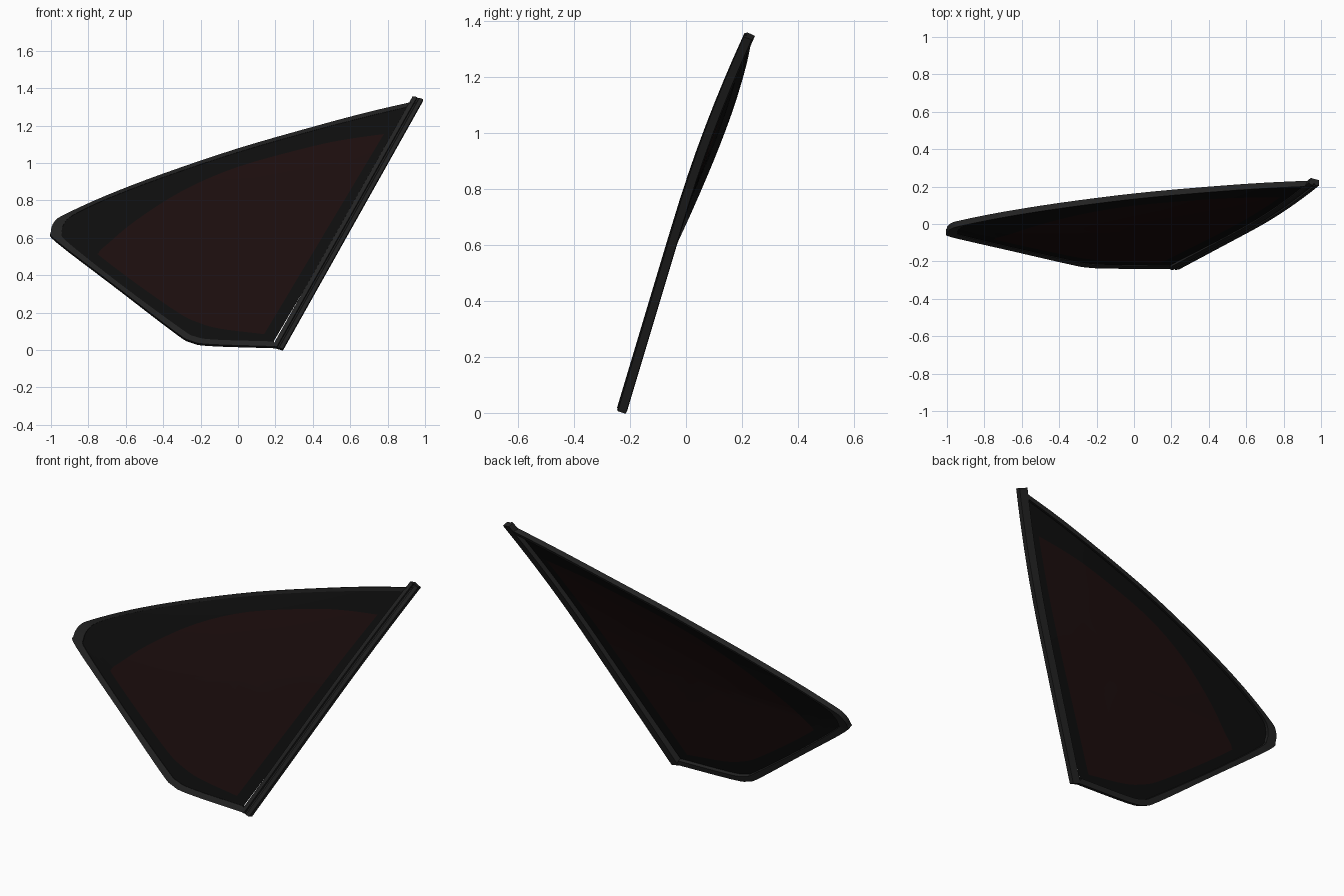
import bpy, bmesh
from mathutils import Vector

if "Cube" in bpy.data.objects:
    bpy.data.objects.remove(bpy.data.objects["Cube"])


def surf(x, z, d=0.0):
    """Point on the curved pane; d is the depth behind it."""
    y = -0.235 + 0.3 * z + 0.12 * max(0, z - 0.7) ** 2
    y += max(0, z - 0.6) * 0.1 * max(0, 0.24 + 0.56 * z - x)
    return Vector((x, y + d * 0.95, z - d * 0.3))


def spline(pts, n=4):
    """Catmull-Rom samples through 2D points."""
    p = [Vector(q) for q in pts]
    p = [2 * p[0] - p[1]] + p + [2 * p[-1] - p[-2]]
    out = []
    for i in range(1, len(p) - 2):
        a, b, c, e = p[i - 1:i + 3]
        for k in range(n):
            t = k / n
            out.append(0.5 * (2 * b + (c - a) * t + (2 * a - 5 * b + 4 * c - e) * t * t
                              + (3 * b - a - 3 * c + e) * t ** 3))
    return out + [p[-2]]


def closed(path, n=14):
    """Close an open path with the straight right-hand side."""
    return path + [path[-1].lerp(path[0], k / n) for k in range(1, n)]


def loft(name, rows, mat, wrap_rows=False, wrap_cols=False, fill=False, caps=False):
    bm = bmesh.new()
    v = [[bm.verts.new(p) for p in r] for r in rows]
    nr, nc = len(v), len(v[0])
    for i in range(nr if wrap_rows else nr - 1):
        for j in range(nc if wrap_cols else nc - 1):
            a, b = v[i], v[(i + 1) % nr]
            k = (j + 1) % nc
            bm.faces.new((a[j], a[k], b[k], b[j]))
    if fill:
        c = bm.verts.new(sum((q.co for q in v[-1]), Vector()) / nc)
        for j in range(nc):
            bm.faces.new((v[-1][j], v[-1][(j + 1) % nc], c))
    if caps:
        bm.faces.new([r[0] for r in v])
        bm.faces.new([r[-1] for r in reversed(v)])
    bmesh.ops.recalc_face_normals(bm, faces=bm.faces)
    # open sheets face the front
    if not wrap_rows and sum(f.normal.y * f.calc_area() for f in bm.faces) > 0:
        bmesh.ops.reverse_faces(bm, faces=bm.faces)
    me = bpy.data.meshes.new(name)
    bm.to_mesh(me)
    bm.free()
    ob = bpy.data.objects.new(name, me)
    bpy.context.collection.objects.link(ob)
    me.materials.append(mat)
    bpy.context.view_layer.objects.active = ob
    ob.select_set(True)
    bpy.ops.object.shade_smooth_by_angle(angle=0.6)
    ob.select_set(False)
    return ob


def material(name, col):
    m = bpy.data.materials.new(name)
    m.diffuse_color = (*col, 1)
    m.use_nodes = True
    m.node_tree.nodes["Principled BSDF"].inputs["Base Color"].default_value = m.diffuse_color
    return m


rubber = material("rubber", (0.016, 0.016, 0.016))
black = material("black_border", (0.004, 0.004, 0.004))
tint = material("tinted_glass", (0.011, 0.004, 0.004))

# Outlines run from the top right tip, round the left, to the bottom right
outer = spline([(.96, 1.33), (.7, 1.27), (.4, 1.19), (0, 1.075), (-.4, .94), (-.7, .825),
                (-.92, .725), (-.98, .685), (-1, .63), (-.97, .58), (-.65, .335),
                (-.33, .09), (-.25, .045), (-.15, .027), (.21, .015)])
inner = spline([(.93, 1.305), (.7, 1.25), (.4, 1.172), (0, 1.057), (-.4, .923), (-.7, .808),
                (-.88, .722), (-.93, .675), (-.942, .625), (-.91, .575), (-.62, .345),
                (-.3, .11), (-.23, .072), (-.13, .055), (.19, .045)])
clear = spline([(.78, 1.155), (.6, 1.13), (.4, 1.09), (0, .98), (-.3, .85), (-.55, .69),
                (-.7, .565), (-.735, .535), (-.745, .515), (-.735, .5), (-.55, .36),
                (-.32, .2), (-.22, .15), (-.1, .115), (.14, .085)])

# Rubber seal around the top, left and bottom
loft("edge_seal", [[surf(*p, d) for p in path] for path, d in
                   ((inner, -.004), (outer, -.012), (outer, .02), (inner, .02))],
     rubber, wrap_rows=True, caps=True)

# Black border of the pane
rim, hole = closed(inner), closed(clear)
loft("glass_border", [[surf(*p) for p in rim],
                      [surf(*a.lerp(b, .5)) for a, b in zip(rim, hole)],
                      [surf(*p) for p in hole]], black, wrap_cols=True)

# Tinted centre of the pane
mid = Vector((.05, .65))
loft("tinted_pane", [[surf(*mid.lerp(p, s)) for p in hole] for s in (1, .75, .5, .25)],
     tint, wrap_cols=True, fill=True)

# Grooved trim strip along the right side
low, high = Vector((.24, .003)), Vector((.99, 1.338))
section = [(-.056, -.008), (-.04, -.016), (-.033, -.016), (-.03, -.006), (-.023, -.006),
           (-.02, -.014), (0, -.01), (0, .02), (-.045, .022)]
loft("side_trim", [[surf(*(low.lerp(high, k / 16) + Vector((u, -.3 * u))), d)
                    for k in range(17)] for u, d in section],
     rubber, wrap_rows=True, caps=True)
